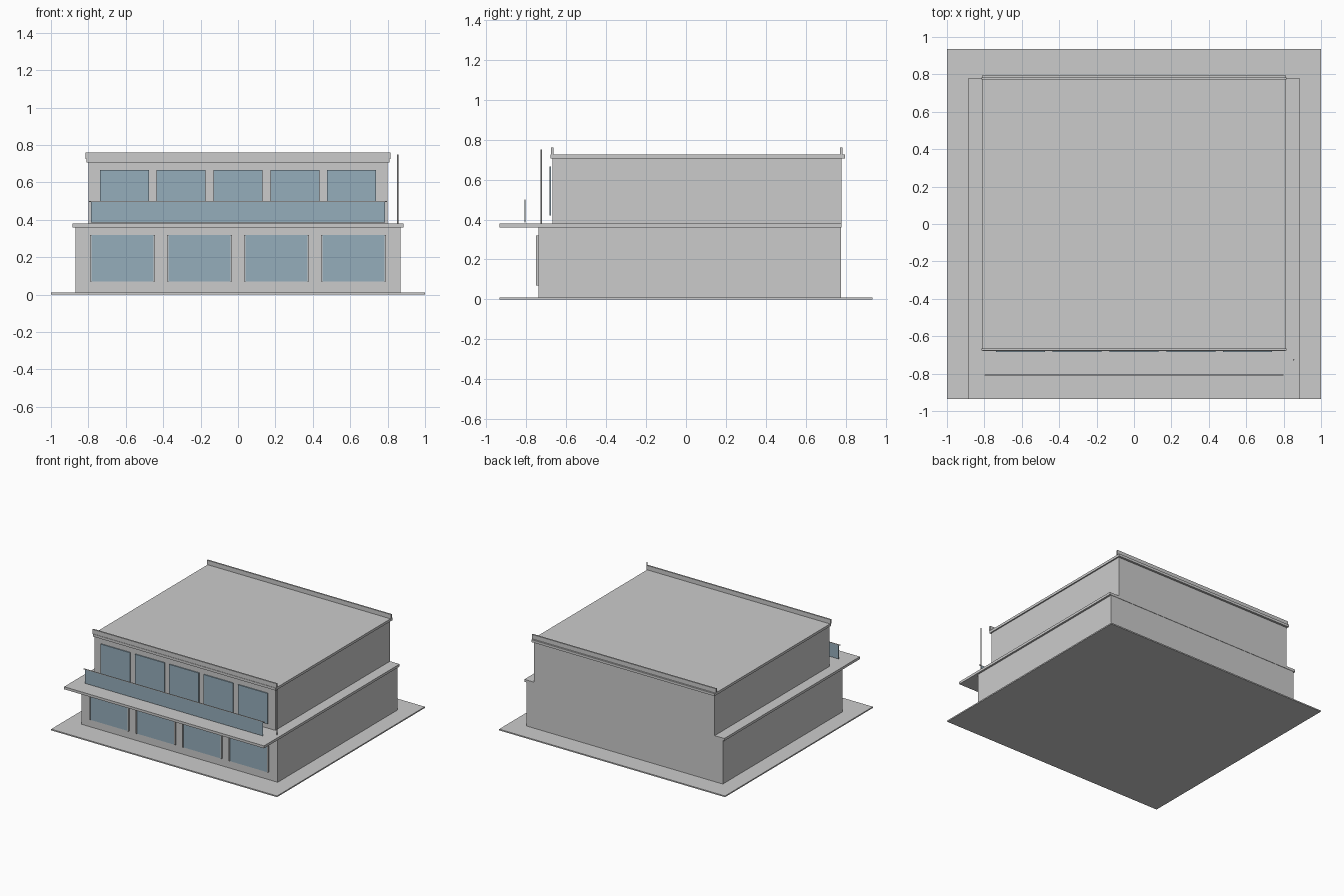
import bpy
from mathutils import Vector

if "Cube" in bpy.data.objects:
    bpy.data.objects.remove(bpy.data.objects["Cube"])


def box(name, lo, hi, mat=None):
    """Axis-aligned box between two opposite corners."""
    lo, hi = Vector(lo), Vector(hi)
    bpy.ops.mesh.primitive_cube_add(size=1, location=(lo + hi) / 2)
    ob = bpy.context.object
    ob.name = name
    ob.scale = hi - lo
    bpy.ops.object.transform_apply(location=False, rotation=False, scale=True)
    if mat:
        ob.data.materials.append(mat)
    return ob


glass = bpy.data.materials.new("blue_glass")
glass.diffuse_color = (0.30, 0.42, 0.50, 1)
glass.use_nodes = True
glass.node_tree.nodes["Principled BSDF"].inputs["Base Color"].default_value = glass.diffuse_color

# Site plate and ground floor
box("ground_plate", (-1, -0.935, 0), (1, 0.935, 0.01))
box("lower_storey", (-0.87, -0.74, 0.01), (0.87, 0.777, 0.36))

# Projecting terrace slab and upper floor
box("terrace_slab", (-0.885, -0.935, 0.36), (0.885, 0.78, 0.38))
box("upper_storey", (-0.80, -0.67, 0.38), (0.80, 0.78, 0.705))

# Roof slab with front and back parapets
box("roof_slab", (-0.81, -0.68, 0.705), (0.81, 0.797, 0.725))
for side, y in (("front", -0.671), ("back", 0.778)):
    box("parapet_" + side, (-0.815, y - 0.006, 0.725), (0.815, y + 0.006, 0.76))

# Ground floor windows with slim vertical side frames
for i in range(4):
    x = (i - 1.5) * 0.411
    box(f"lower_window_{i + 1}", (x - 0.17, -0.747, 0.07), (x + 0.17, -0.739, 0.32), glass)
    for side, s in (("left", -1), ("right", 1)):
        c = x + s * 0.17
        box(f"window_frame_{side}_{i + 1}", (c - 0.004, -0.752, 0.07), (c + 0.004, -0.739, 0.32))

# Upper floor windows
for i in range(5):
    x = (i - 2) * 0.304
    box(f"upper_window_{i + 1}", (x - 0.131, -0.684, 0.42), (x + 0.131, -0.676, 0.665), glass)

# Glass balustrade and handrail
box("balcony_glass", (-0.787, -0.809, 0.385), (0.787, -0.805, 0.495), glass)
box("balcony_handrail", (-0.80, -0.81, 0.495), (0.80, -0.804, 0.50))

# Slender pole on the terrace corner
bpy.ops.mesh.primitive_cylinder_add(vertices=12, radius=0.004, depth=0.37,
                                    location=(0.853, -0.725, 0.565))
bpy.context.object.name = "terrace_pole"
bpy.ops.object.shade_smooth_by_angle()
